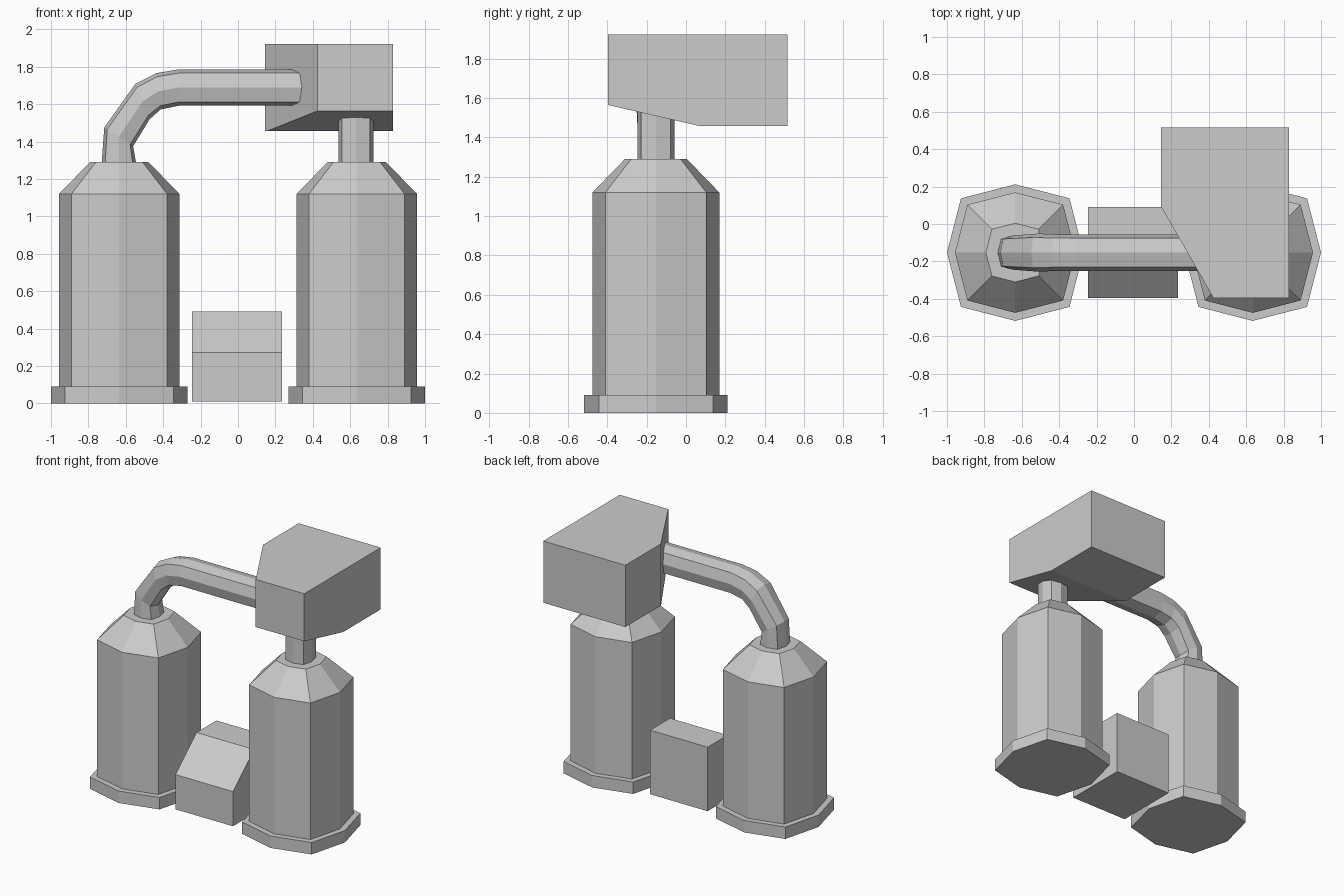
import bpy, bmesh, math
from mathutils import Vector

if "Cube" in bpy.data.objects:
    bpy.data.objects.remove(bpy.data.objects["Cube"])

grey = bpy.data.materials.new("light_grey")
grey.diffuse_color = (0.6, 0.6, 0.6, 1)
grey.use_nodes = True
grey.node_tree.nodes["Principled BSDF"].inputs["Base Color"].default_value = grey.diffuse_color
CY = -0.153          # shared depth of tanks and pipes
TX = 0.635           # tank offset from the middle
BULGE = 0.795        # corner offset relative to the side-centre radius


def finish(name, bm):
    bmesh.ops.recalc_face_normals(bm, faces=bm.faces[:])
    me = bpy.data.meshes.new(name)
    bm.to_mesh(me)
    bm.free()
    me.materials.append(grey)
    ob = bpy.data.objects.new(name, me)
    bpy.context.collection.objects.link(ob)
    return ob


def bulged_square(r):
    """Square outline whose side centres are pushed out: eight points."""
    d = r * BULGE
    return [(r, 0), (d, d), (0, r), (-d, d), (-r, 0), (-d, -d), (0, -r), (d, -d)]


def loft(name, rings):
    """Rings are (x, z, radius, tilt); tilt leans the ring towards +x."""
    bm = bmesh.new()
    loops = []
    for x, z, r, tilt in rings:
        c, s = math.cos(tilt), math.sin(tilt)
        loops.append([bm.verts.new((x + u * c, CY + v, z - u * s))
                      for u, v in bulged_square(r)])
    for a, b in zip(loops, loops[1:]):
        for i in range(8):
            j = (i + 1) % 8
            bm.faces.new((a[i], a[j], b[j], b[i]))
    bm.faces.new(loops[0])
    bm.faces.new(loops[-1])
    return finish(name, bm)


def prism(name, outline, offset):
    """Extrude a closed outline of 3D points along an offset."""
    bm = bmesh.new()
    face = bm.faces.new([bm.verts.new(p) for p in outline])
    ext = bmesh.ops.extrude_face_region(bm, geom=[face])
    verts = [g for g in ext["geom"] if isinstance(g, bmesh.types.BMVert)]
    bmesh.ops.translate(bm, verts=verts, vec=offset)
    if not face.is_valid or len(bm.faces) < len(outline) + 2:
        bm.faces.new([v for v in bm.verts if v not in verts])
    return bm


# Two tanks with a foot plate and tapered shoulder
for side, x in (("left", -TX), ("right", TX)):
    loft(side + "_tank", [(x, 0, 0.365, 0), (x, 0.09, 0.365, 0),
                          (x, 0.09, 0.322, 0), (x, 1.12, 0.322, 0),
                          (x, 1.29, 0.157, 0)])

# Bent pipe from the left tank, running into the housing
loft("bent_pipe", [(-0.636, 1.27, 0.094, 0), (-0.638, 1.425, 0.092, math.radians(33)),
                   (-0.51, 1.615, 0.102, math.radians(68)),
                   (-0.425, 1.669, 0.098, math.radians(84)),
                   (-0.317, 1.689, 0.097, math.radians(90)),
                   (0.45, 1.689, 0.097, math.radians(90))])

# Short upright pipe from the right tank
loft("upright_pipe", [(0.63, 1.27, 0.094, 0), (0.63, 1.60, 0.094, 0)])

# Upper housing with one corner cut away and a sloping underside at the front
LOW, TOP = 1.457, 1.923
bm = prism("housing", [(0.145, 0.516, LOW), (0.145, 0.092, LOW), (0.425, -0.396, LOW),
                       (0.83, -0.396, LOW), (0.83, 0.516, LOW)], (0, 0, TOP - LOW))
slope = Vector((0, 0.107, 0.466)).normalized()
cut = bmesh.ops.bisect_plane(bm, geom=bm.verts[:] + bm.edges[:] + bm.faces[:],
                             plane_co=(0, 0.07, LOW), plane_no=slope,
                             clear_inner=True, dist=1e-5)
bmesh.ops.holes_fill(bm, edges=[e for e in bm.edges if e.is_boundary], sides=0)
finish("housing", bm)

# Control box with sloping front panel between the tanks
bm = prism("control_box", [(-0.245, -0.396, 0.01), (-0.245, -0.396, 0.272),
                           (-0.245, -0.145, 0.493), (-0.245, 0.092, 0.493),
                           (-0.245, 0.092, 0.01)], (0.48, 0, 0))
finish("control_box", bm)
